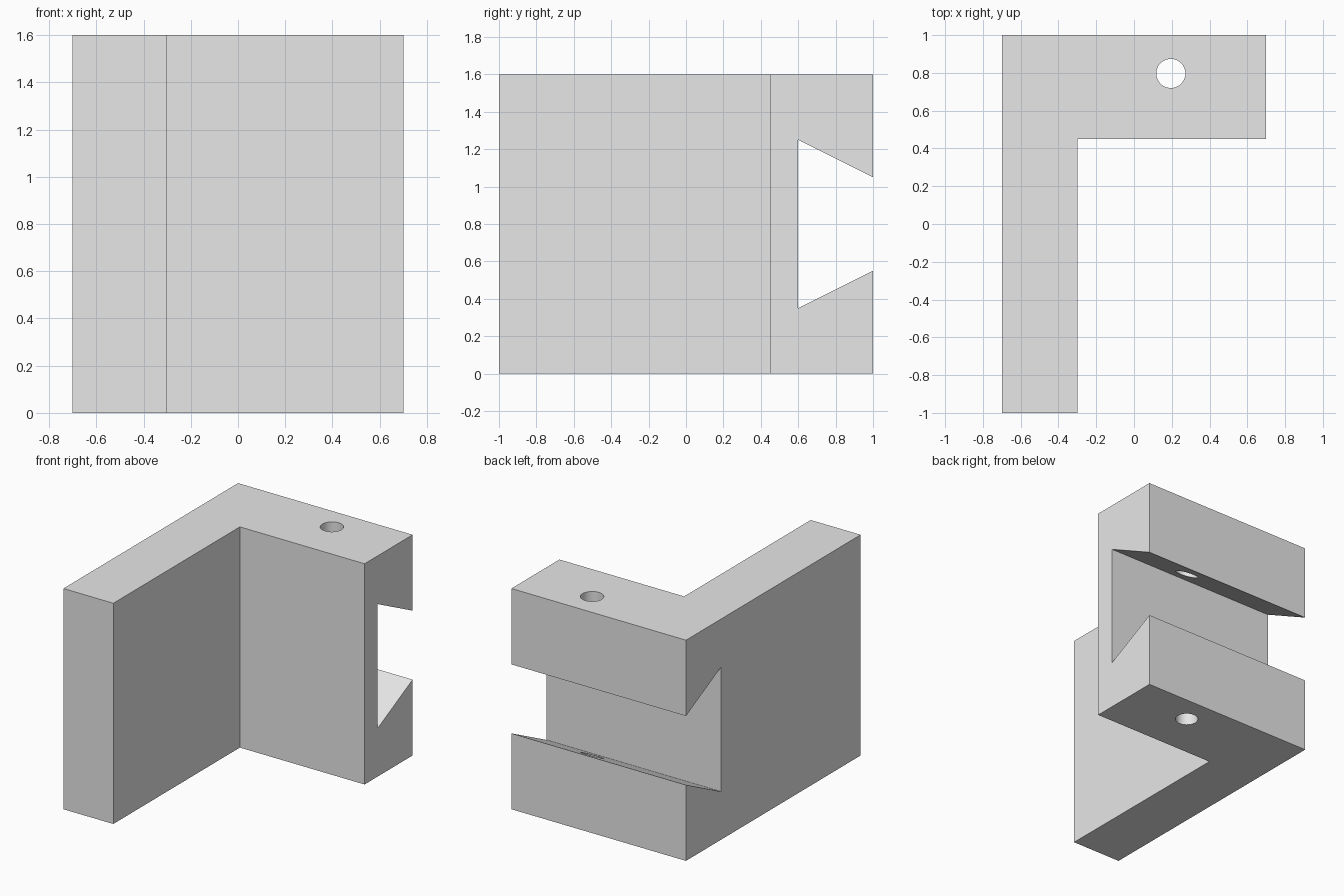
import bpy
import bmesh
from mathutils import Vector

cube = bpy.data.objects.get("Cube")
if cube:
    bpy.data.objects.remove(cube, do_unlink=True)

grey = bpy.data.materials.new("light_grey")
grey.use_nodes = True
colour = (0.8, 0.8, 0.8, 1.0)
grey.diffuse_color = colour
grey.node_tree.nodes["Principled BSDF"].inputs["Base Color"].default_value = colour


def prism(name, outline, sweep):
    """Extrude a closed outline along a vector into a solid."""
    bm = bmesh.new()
    base = bm.faces.new([bm.verts.new(p) for p in outline])
    top = bmesh.ops.extrude_face_region(bm, geom=[base], use_keep_orig=True)
    moved = [v for v in top["geom"] if isinstance(v, bmesh.types.BMVert)]
    bmesh.ops.translate(bm, verts=moved, vec=Vector(sweep))
    bmesh.ops.recalc_face_normals(bm, faces=bm.faces)
    mesh = bpy.data.meshes.new(name)
    bm.to_mesh(mesh)
    bm.free()
    mesh.materials.append(grey)
    obj = bpy.data.objects.new(name, mesh)
    bpy.context.collection.objects.link(obj)
    return obj


def cut(target, cutter):
    """Subtract a cutter and hide it."""
    mod = target.modifiers.new(cutter.name, "BOOLEAN")
    mod.operation = "DIFFERENCE"
    mod.solver = "EXACT"
    mod.object = cutter
    bpy.context.view_layer.objects.active = target
    bpy.ops.object.modifier_apply(modifier=mod.name)
    cutter.hide_render = True
    cutter.hide_set(True)


# L-shaped body: long side wall and thick back block
height = 1.6
plan = [(-0.7, -1), (-0.3, -1), (-0.3, 0.45), (0.7, 0.45), (0.7, 1), (-0.7, 1)]
body = prism("angle_bracket", [(x, y, 0) for x, y in plan], (0, 0, height))

# Dovetail slot across the back, carried slightly past the rear face
slot = [(0.6, 0.35), (1.1, 0.6), (1.1, 1.0), (0.6, 1.25)]
cut(body, prism("dovetail_cutter", [(-0.9, y, z) for y, z in slot], (1.8, 0, 0)))

# Vertical pin hole through both jaws
bpy.ops.mesh.primitive_cylinder_add(vertices=48, radius=0.077, depth=2,
                                    location=(0.195, 0.797, height / 2))
hole = bpy.context.object
hole.name = "pin_hole_cutter"
hole.data.materials.append(grey)
cut(body, hole)

# Smooth hole wall, crisp edges elsewhere
bpy.ops.object.select_all(action="DESELECT")
body.select_set(True)
bpy.context.view_layer.objects.active = body
bpy.ops.object.shade_smooth_by_angle(angle=0.4)
